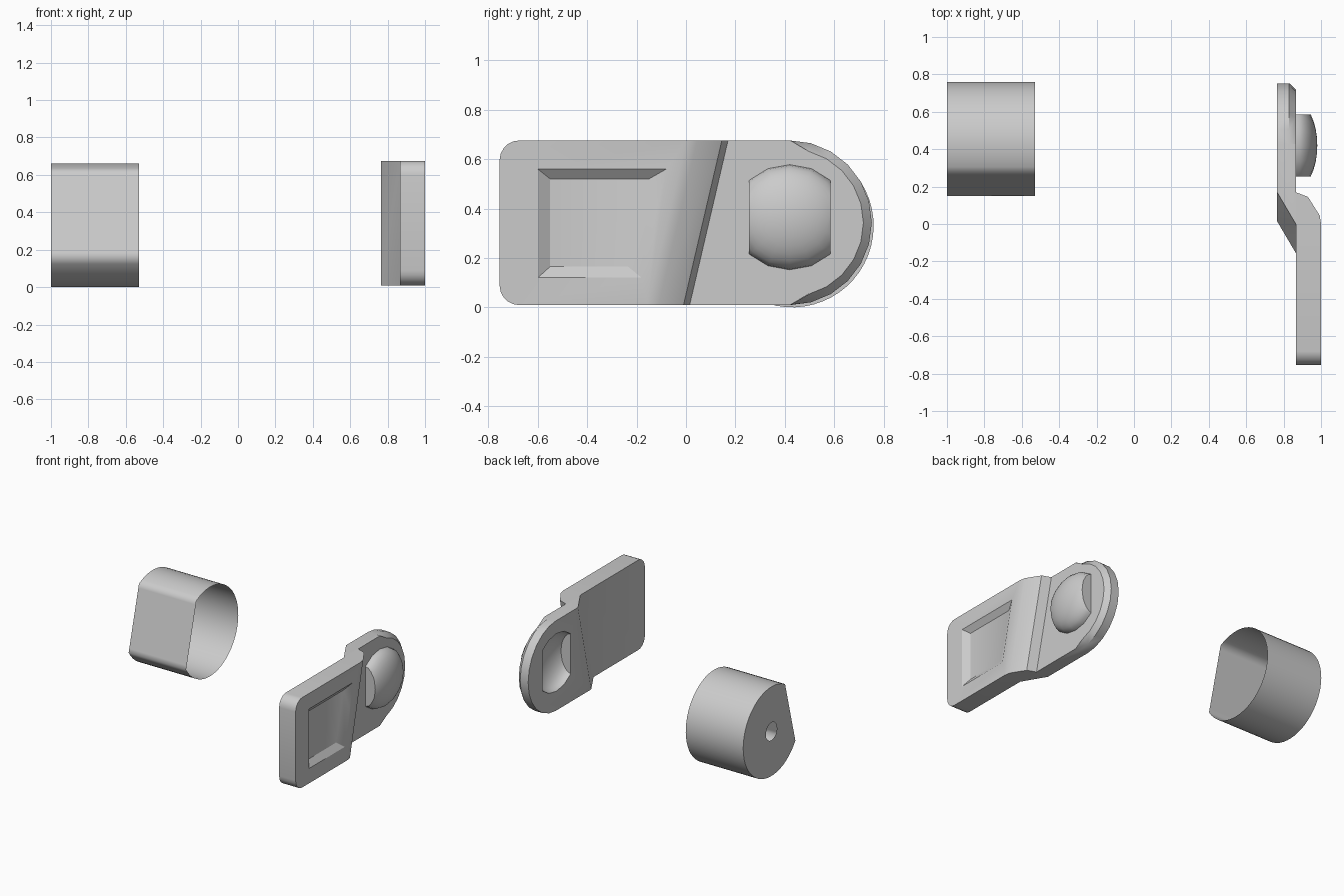
import bpy, bmesh
from math import cos, sin, pi, atan2, radians
from mathutils import Vector, Matrix

if "Cube" in bpy.data.objects:
    bpy.data.objects.remove(bpy.data.objects["Cube"])


def finish(bm, name, recalc=True):
    if recalc:
        bmesh.ops.recalc_face_normals(bm, faces=bm.faces)
    me = bpy.data.meshes.new(name)
    bm.to_mesh(me)
    bm.free()
    ob = bpy.data.objects.new(name, me)
    bpy.context.collection.objects.link(ob)
    return ob


def loft(loops, name, caps=True):
    """Skin equal-length closed loops of 3D points."""
    bm = bmesh.new()
    rings = [[bm.verts.new(p) for p in loop] for loop in loops]
    n = len(rings[0])
    for a, b in zip(rings, rings[1:]):
        for i in range(n):
            j = (i + 1) % n
            bm.faces.new((a[i], a[j], b[j], b[i]))
    if caps:
        bm.faces.new(rings[0])
        bm.faces.new(rings[-1])
    return finish(bm, name)


def activate(ob):
    bpy.ops.object.select_all(action='DESELECT')
    ob.select_set(True)
    bpy.context.view_layer.objects.active = ob


def combine(ob, other, operation):
    activate(ob)
    m = ob.modifiers.new("cut", 'BOOLEAN')
    m.operation, m.solver, m.object = operation, 'EXACT', other
    bpy.ops.object.modifier_apply(modifier=m.name)
    bpy.data.objects.remove(other)


def smooth(ob, angle):
    activate(ob)
    bpy.ops.object.shade_smooth_by_angle(angle=radians(angle))


# Hollow cap: round wall with a slanted flat, closed at -x around a small hole
CY, CZ, R = 0.43, 0.33, 0.33
a_low = atan2(0.155 - CZ, 0.15 - CY)
a_top = atan2(0.62 - CZ, 0.27 - CY)
N = 40
section = [(CY + R * cos(a_low + (a_top - a_low) * i / N),
            CZ + R * sin(a_low + (a_top - a_low) * i / N)) for i in range(N + 1)]
p0, p1 = Vector(section[-1]), Vector(section[0])
section += [tuple(p0.lerp(p1, t)) for t in (0.06, 0.35, 0.65, 0.94)]
hole = []
for y, z in section:
    a = atan2(z - CZ, y - CY)
    hole.append((-1.0, CY + 0.065 * cos(a), CZ + 0.065 * sin(a)))
cap = loft([hole, [(-1.0, y, z) for y, z in section],
            [(-0.53, y, z) for y, z in section]], "hollow_cap", caps=False)
smooth(cap, 50)

# Lever plate: stepped profile, with the step leaning along z
Z0, Z1 = 0.01, 0.675
profile = [(0.865, -1.0, 0), (1.0, -1.0, 0), (1.0, 0.0, 1), (0.993, 0.045, 1),
           (0.93, 0.145, 1), (0.865, 0.17, 1), (0.865, 1.0, 0),
           (0.765, 1.0, 0), (0.765, 0.17, 1), (0.865, 0.0, 1)]
lever = loft([[(x, y - 0.155 * lean * s, z) for x, y, s in profile]
              for z, lean in ((Z0, 1), (Z1, 0))], "lever_plate")


# Side outline: small corner rounds at -y, half-round end with chamfer at +y
def outline(x, inset):
    zc, r, c = (Z0 + Z1) / 2, (Z1 - Z0) / 2, 0.08
    pts = []
    for i in range(13):
        t = -pi / 2 + pi * i / 12
        k = r - (inset if 0 < i < 12 else 0)
        pts.append((x, 0.42 + k * cos(t), zc + k * sin(t)))
    for z, start in ((Z1 - c, pi / 2), (Z0 + c, pi)):
        for i in range(6):
            t = start + pi / 2 * i / 5
            pts.append((x, -0.755 + c + c * cos(t), z + c * sin(t)))
    return pts


# Outline is made slightly taller on its straight sides to avoid coplanar cuts
def grow(pts):
    mid = (Z0 + Z1) / 2
    return [(x, y, mid + (z - mid) * 1.003) for x, y, z in pts]


combine(lever, loft([grow(outline(x, d)) for x, d in
                     ((0.6, 0), (0.83, 0), (0.866, 0.035), (1.1, 0.035))],
                    "outline_cutter"), 'INTERSECT')

# Sloped finger pocket in the outer face
mouth = [(-0.60, 0.12), (-0.18, 0.12), (-0.08, 0.56), (-0.60, 0.56)]
floor = [(-0.55, 0.165), (-0.235, 0.165), (-0.15, 0.52), (-0.55, 0.52)]
wide = [(2 * m[0] - f[0], 2 * m[1] - f[1]) for m, f in zip(mouth, floor)]
combine(lever, loft([[(0.968, y, z) for y, z in floor],
                     [(1.032, y, z) for y, z in wide]], "pocket_cutter"), 'DIFFERENCE')


# Domed button with two flat sides, and the matching hollow behind it
def dome(x, name):
    bm = bmesh.new()
    bmesh.ops.create_uvsphere(bm, u_segments=16, v_segments=16, radius=1,
                              matrix=Matrix.Rotation(pi / 2, 4, 'Y'))
    bmesh.ops.scale(bm, vec=(0.115, 0.23, 0.213), verts=bm.verts)
    for co, no in (((0, 0.165, 0), (0, 1, 0)), ((0, -0.165, 0), (0, -1, 0)),
                   ((-0.03, 0, 0), (-1, 0, 0))):
        res = bmesh.ops.bisect_plane(bm, geom=bm.verts[:] + bm.edges[:] + bm.faces[:],
                                     plane_co=co, plane_no=no, clear_outer=True)
        edges = [e for e in res['geom_cut'] if isinstance(e, bmesh.types.BMEdge)]
        bmesh.ops.holes_fill(bm, edges=edges, sides=0)
    bmesh.ops.translate(bm, vec=(x, 0.42, 0.365), verts=bm.verts)
    return finish(bm, name)


combine(lever, dome(0.865, "button_dome"), 'UNION')
combine(lever, dome(0.765, "button_hollow"), 'DIFFERENCE')
smooth(lever, 32)
